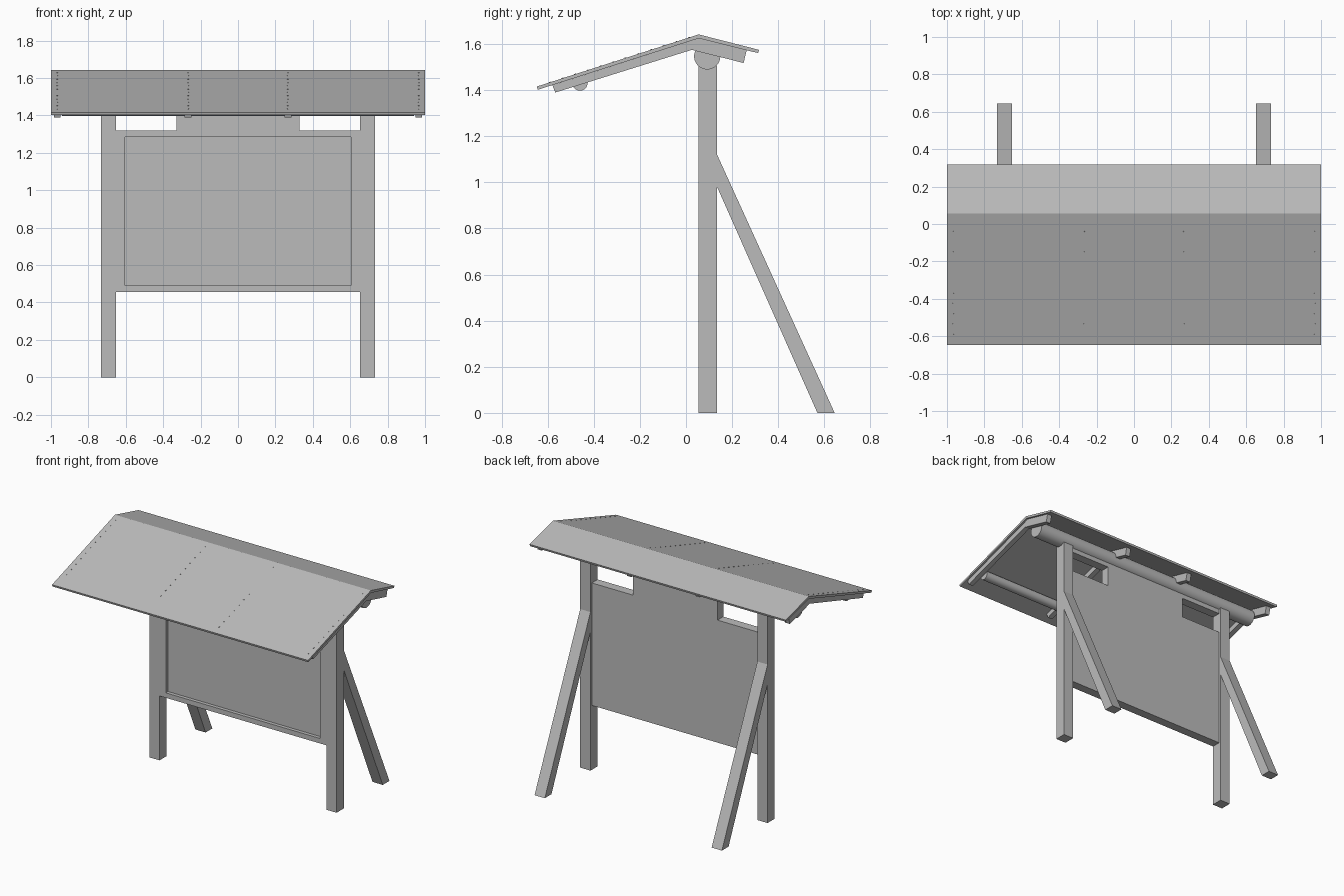
import bpy, bmesh, math
from mathutils import Vector, Matrix

old = bpy.data.objects.get("Cube")
if old:
    bpy.data.objects.remove(old, do_unlink=True)

GREY = (0.5, 0.5, 0.5, 1)
grey = bpy.data.materials.new("plain grey")
grey.use_nodes = True
grey.diffuse_color = GREY
grey.node_tree.nodes["Principled BSDF"].inputs["Base Color"].default_value = GREY


def finish(name, bm):
    bmesh.ops.recalc_face_normals(bm, faces=bm.faces)
    mesh = bpy.data.meshes.new(name)
    bm.to_mesh(mesh)
    bm.free()
    mesh.materials.append(grey)
    obj = bpy.data.objects.new(name, mesh)
    bpy.context.collection.objects.link(obj)
    return obj


def prism(name, profile, start, depth):
    """Extrude a closed outline of 3D points along depth."""
    bm = bmesh.new()
    start = Vector(start)
    face = bm.faces.new([bm.verts.new(Vector(p) + start) for p in profile])
    out = bmesh.ops.extrude_face_region(bm, geom=[face])
    moved = [v for v in out["geom"] if isinstance(v, bmesh.types.BMVert)]
    bmesh.ops.translate(bm, verts=moved, vec=depth)
    return finish(name, bm)


def side_prism(name, yz, x0, x1):
    return prism(name, [(0, y, z) for y, z in yz], (x0, 0, 0), (x1 - x0, 0, 0))


def box(name, x0, x1, y0, y1, z0, z1):
    return side_prism(name, [(y0, z0), (y1, z0), (y1, z1), (y0, z1)], x0, x1)


def log(name, radius, y, z, half_length):
    bm = bmesh.new()
    turn = Matrix.Translation((0, y, z)) @ Matrix.Rotation(math.pi / 2, 4, 'Y')
    bmesh.ops.create_cone(bm, cap_ends=True, segments=32, radius1=radius,
                          radius2=radius, depth=2 * half_length, matrix=turn)
    obj = finish(name, bm)
    bpy.ops.object.select_all(action='DESELECT')
    obj.select_set(True)
    bpy.context.view_layer.objects.active = obj
    bpy.ops.object.shade_smooth_by_angle()


FRONT, BACK = 0.055, 0.135
INNER, OUTER = 0.652, 0.732
POST_TOP = 1.505

# Posts with slanted braces behind them
for side, sign in (("left", 1), ("right", -1)):
    x0, x1 = sorted((sign * INNER, sign * OUTER))
    box(side + "_post", x0, x1, FRONT, BACK, 0, POST_TOP)
    side_prism(side + "_brace",
               [(BACK, 0.98), (0.57, 0), (0.645, 0), (BACK, 1.12)], x0, x1)

# Notice board: wide body with a taller middle, and a recessed front
board_back = 0.12
half = [(INNER, 0.455), (INNER, 1.32), (0.33, 1.32), (0.33, POST_TOP)]
outline = half + [(-x, z) for x, z in reversed(half)]
board = prism("board", [(x, 0, z) for x, z in outline],
              (0, FRONT, 0), (0, board_back - FRONT, 0))
cutter = box("board_recess_cutter", -0.603, 0.603, FRONT - 0.1, FRONT + 0.025, 0.49, 1.285)
cut = board.modifiers.new("recess", 'BOOLEAN')
cut.operation = 'DIFFERENCE'
cut.solver = 'EXACT'
cut.object = cutter
bpy.context.view_layer.objects.active = board
bpy.ops.object.modifier_apply(modifier="recess")
bpy.data.objects.remove(cutter, do_unlink=True)

# Rail joining the posts above the two openings
for side, sign in (("left", 1), ("right", -1)):
    x0, x1 = sorted((sign * 0.33, sign * INNER))
    box(side + "_top_rail", x0, x1, FRONT, board_back, 1.465, POST_TOP)

# Round logs under the roof
log("ridge_log", 0.057, 0.092, 1.547, 0.94)
log("eave_log", 0.033, -0.46, 1.431, 0.94)

# Rafters
rafter = [(-0.567, 1.39), (0.025, 1.575), (0.25, 1.518), (0.263, 1.573),
          (0.055, 1.625), (-0.58, 1.422)]
RAFTER_X = (-0.967, -0.267, 0.267, 0.967)
for i, x in enumerate(RAFTER_X):
    side_prism(f"rafter_{i + 1}", rafter, x - 0.018, x + 0.018)

# Folded roof sheet
eave, ridge, rear = Vector((-0.647, 1.416)), Vector((0.055, 1.642)), Vector((0.317, 1.575))
side_prism("roof", [eave, ridge, rear, (0.313, 1.561), (0.055, 1.625), (-0.643, 1.402)], -1, 1)

# Rows of screw heads on the front slope, one row over each rafter
slope = ridge - eave
tilt = Matrix.Rotation(math.atan2(slope.y, slope.x), 4, 'X')
bm = bmesh.new()
COUNT = 12
for x in RAFTER_X:
    for i in range(COUNT):
        y, z = eave + slope * (0.08 + 0.86 * i / (COUNT - 1))
        bmesh.ops.create_cone(bm, cap_ends=True, segments=8, radius1=0.004, radius2=0.004,
                              depth=0.004, matrix=Matrix.Translation((x, y, z)) @ tilt)
finish("roof_screws", bm)
